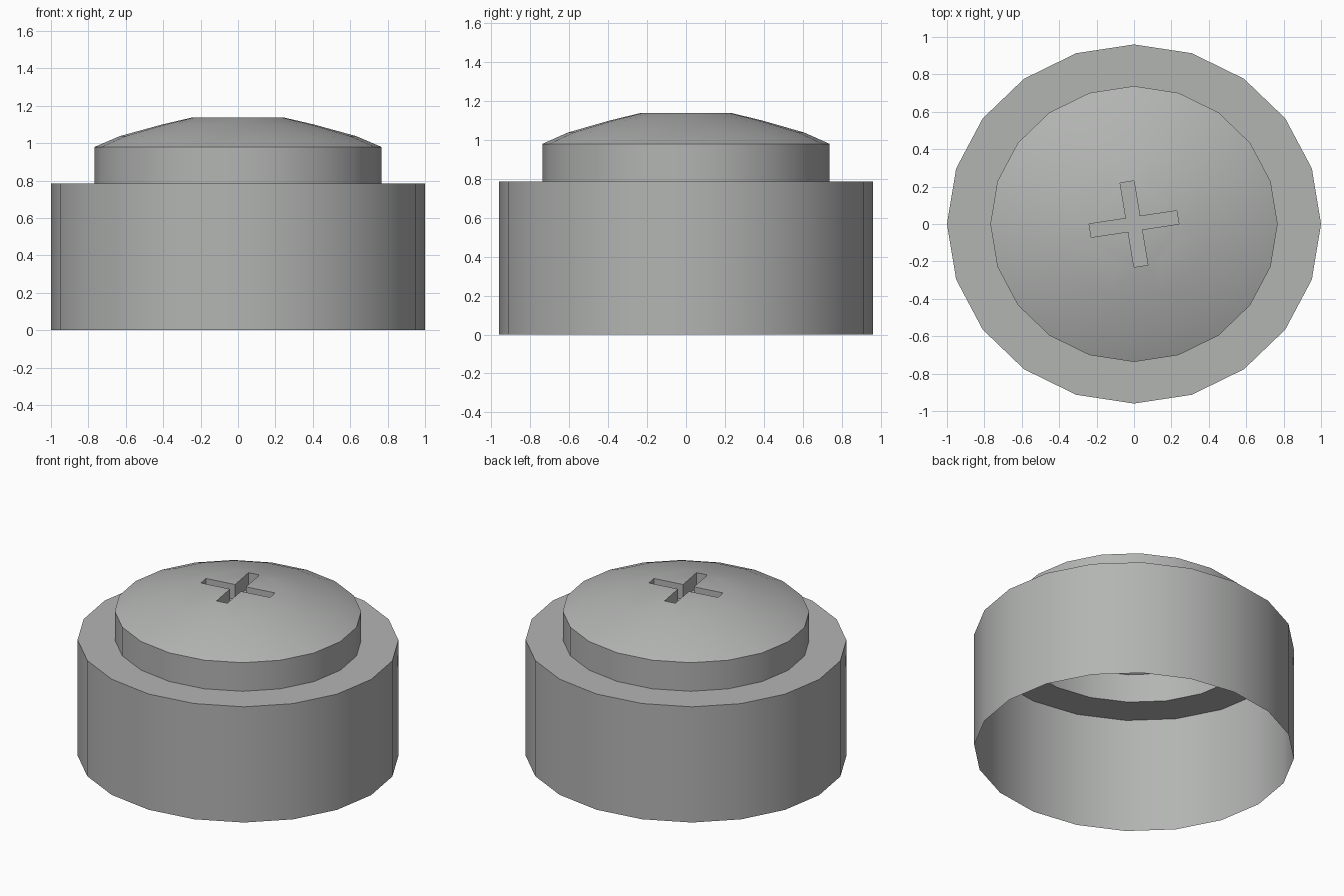
import bpy, bmesh, math

if "Cube" in bpy.data.objects:
    bpy.data.objects.remove(bpy.data.objects["Cube"])

SIDES = 20
Y_SCALE = 0.96

grey = bpy.data.materials.new("plain_grey")
grey.diffuse_color = (0.45, 0.46, 0.45, 1)
grey.use_nodes = True
grey.node_tree.nodes["Principled BSDF"].inputs["Base Color"].default_value = grey.diffuse_color


def point(bm, radius, angle, z):
    return bm.verts.new((radius * math.cos(angle), Y_SCALE * radius * math.sin(angle), z))


def lathe(bm, profile):
    """Open shell from (radius, z) pairs; returns the last ring."""
    previous = None
    for radius, z in profile:
        ring = [point(bm, radius, math.tau * i / SIDES, z) for i in range(SIDES)]
        if previous:
            for i in range(SIDES):
                j = (i + 1) % SIDES
                bm.faces.new((previous[i], previous[j], ring[j], ring[i]))
        previous = ring
    return previous


def finish(bm, name):
    mesh = bpy.data.meshes.new(name)
    bm.to_mesh(mesh)
    bm.free()
    mesh.materials.append(grey)
    obj = bpy.data.objects.new(name, mesh)
    bpy.context.collection.objects.link(obj)
    bpy.ops.object.select_all(action='DESELECT')
    obj.select_set(True)
    bpy.context.view_layer.objects.active = obj
    bpy.ops.object.shade_smooth_by_angle(angle=math.radians(30))


# Wide lower sleeve with its flat ledge, open underneath
bm = bmesh.new()
lathe(bm, [(1.0, 0), (1.0, 0.785), (0.768, 0.785)])
finish(bm, "lower_sleeve")

# Neck and domed cap
bm = bmesh.new()
rim = lathe(bm, [(0.768, 0.785), (0.768, 0.979), (0.633, 1.037),
                 (0.404, 1.10), (0.24, 1.138)])

# Flat quarters of the cap top between the slot arms
inner = 0.24 * math.sin(math.radians(9)) * math.sqrt(2)
outline = []
for k in range(4):
    corner = point(bm, inner, math.radians(54 + 90 * k), 1.138)
    bm.faces.new([corner] + [rim[(5 * k + n) % SIDES] for n in range(1, 6)])
    outline += [rim[5 * k], rim[5 * k + 1], corner]

# Recessed cross slot
floor = [bm.verts.new((v.co.x, v.co.y, v.co.z - 0.1)) for v in outline]
for a in range(len(outline)):
    b = (a + 1) % len(outline)
    bm.faces.new((outline[a], outline[b], floor[b], floor[a]))
bm.faces.new(floor)
finish(bm, "domed_cap")
